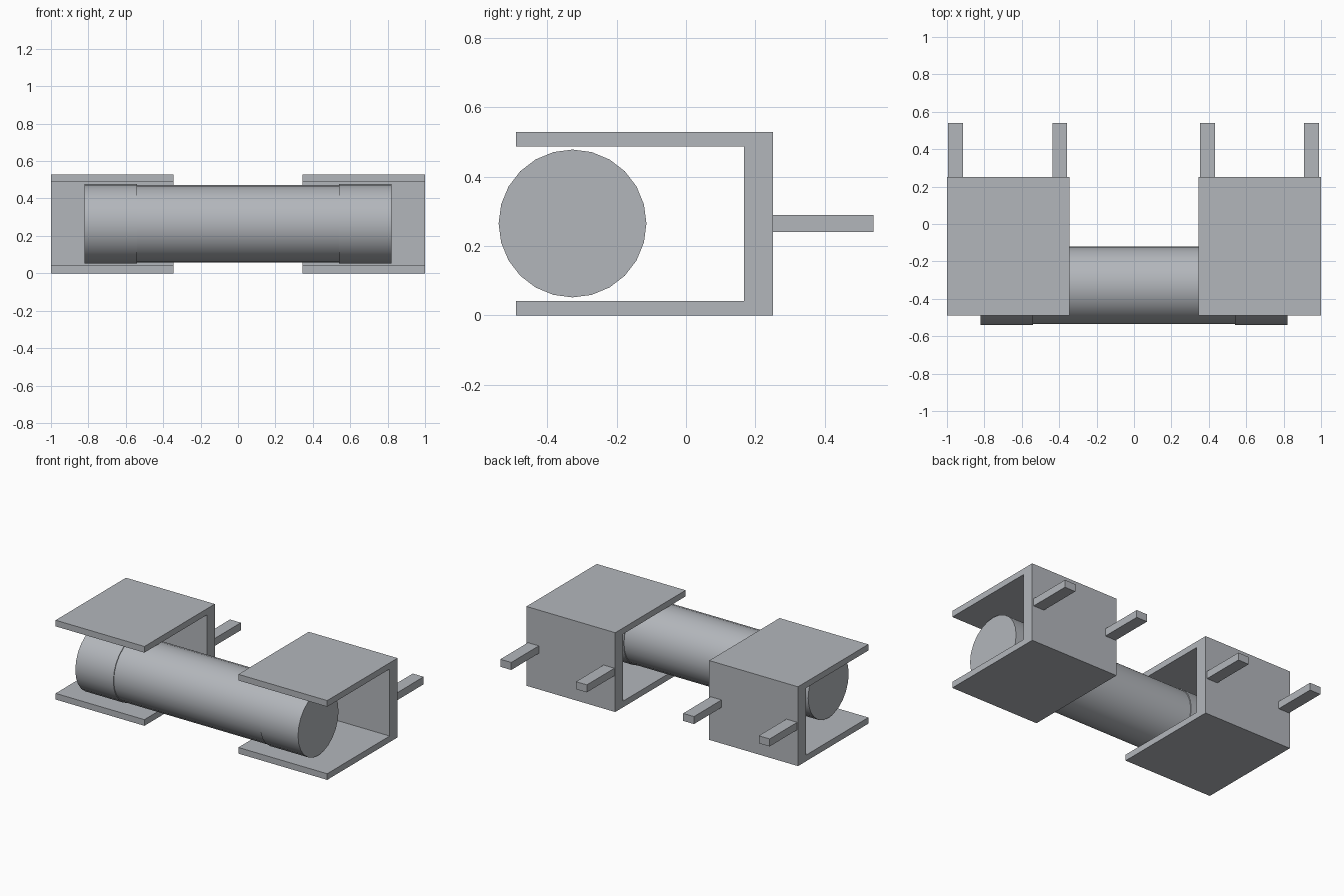
import bpy
import math

cube = bpy.data.objects.get("Cube")
if cube:
    bpy.data.objects.remove(cube, do_unlink=True)

grey = bpy.data.materials.new("cool_grey")
grey.use_nodes = True
COLOUR = (0.45, 0.47, 0.50, 1)
grey.diffuse_color = COLOUR
grey.node_tree.nodes["Principled BSDF"].inputs["Base Color"].default_value = COLOUR


def prism(name, profile, x0, x1):
    """Extrude a closed (y, z) profile along x."""
    n = len(profile)
    verts = [(x, y, z) for x in (x0, x1) for y, z in profile]
    faces = [tuple(reversed(range(n))), tuple(range(n, 2 * n))]
    faces += [(i, (i + 1) % n, n + (i + 1) % n, n + i) for i in range(n)]
    mesh = bpy.data.meshes.new(name)
    mesh.from_pydata(verts, [], faces)
    mesh.materials.append(grey)
    obj = bpy.data.objects.new(name, mesh)
    bpy.context.collection.objects.link(obj)
    return obj


def box_profile(y0, y1, z0, z1):
    return [(y0, z0), (y1, z0), (y1, z1), (y0, z1)]


def cylinder(name, radius, x0, x1):
    """Smooth 24-sided cylinder lying along x."""
    ring = [(-0.327 + radius * math.cos(i * math.tau / 24),
             0.265 + radius * math.sin(i * math.tau / 24)) for i in range(24)]
    obj = prism(name, ring, x0, x1)
    bpy.ops.object.select_all(action="DESELECT")
    obj.select_set(True)
    bpy.context.view_layer.objects.active = obj
    bpy.ops.object.shade_smooth_by_angle(angle=math.radians(30))
    return obj


# Fuse: glass body with a slightly wider cap at each end
cylinder("fuse_body", 0.208, -0.54, 0.54)
cylinder("left_cap", 0.213, 0.54, 0.82)
cylinder("right_cap", 0.213, -0.82, -0.54)

# Clips: C-shaped brackets, open to the front, each with two rear pins
FRONT, INNER, BACK = -0.49, 0.167, 0.25
TOP, THICK = 0.528, 0.041
clip = [(FRONT, 0), (BACK, 0), (BACK, TOP), (FRONT, TOP),
        (FRONT, TOP - THICK), (INNER, TOP - THICK), (INNER, THICK), (FRONT, THICK)]
pin = box_profile(BACK, 0.54, 0.24, 0.29)
for side, x in (("right", -1.0), ("left", 0.346)):
    prism(side + "_clip", clip, x, x + 0.654)
    for label, offset in (("a", 0.006), ("b", 0.563)):
        prism(f"{side}_pin_{label}", pin, x + offset, x + offset + 0.08)
